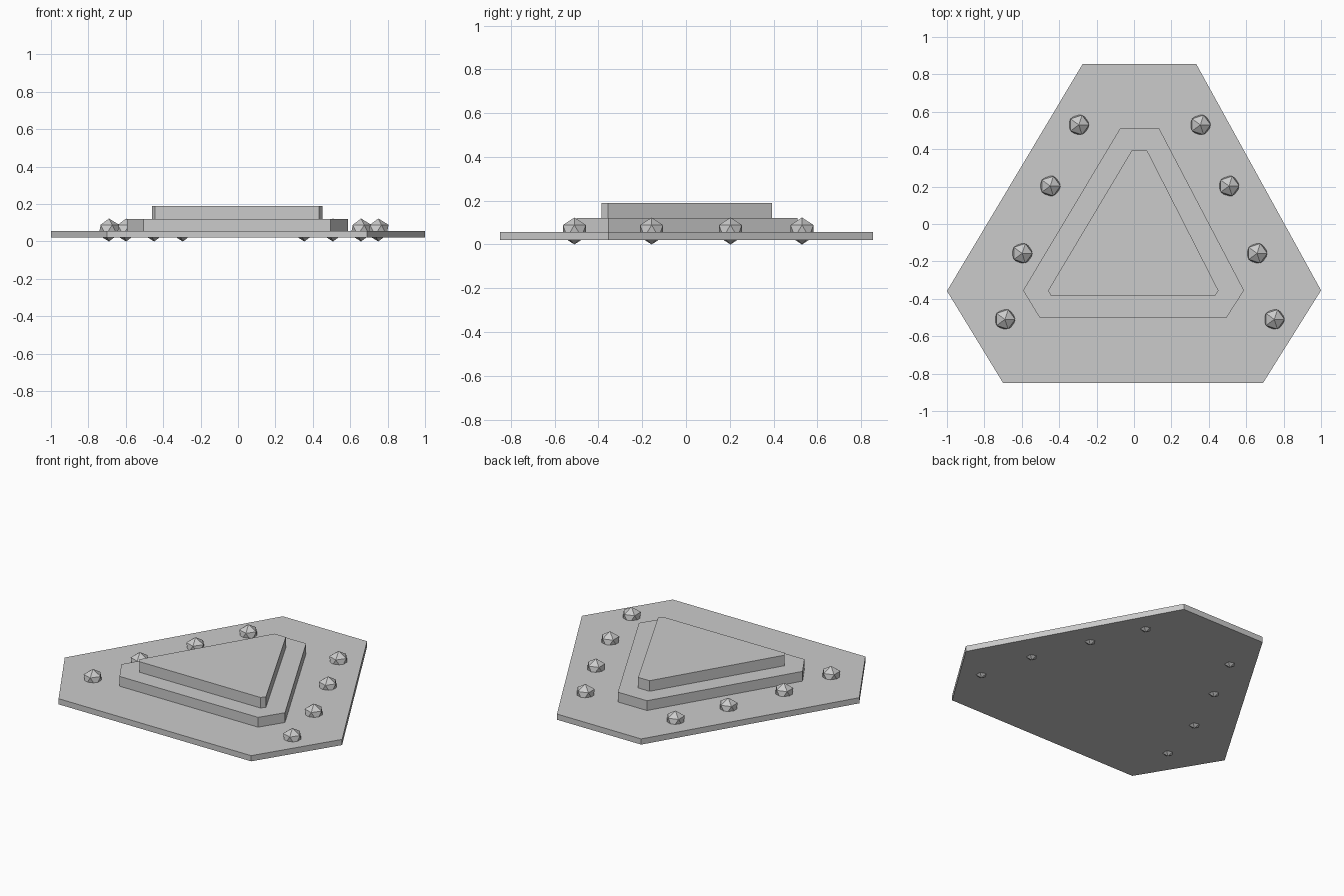
import bpy
import bmesh

cube = bpy.data.objects.get("Cube")
if cube:
    bpy.data.objects.remove(cube, do_unlink=True)

# Single flat grey for every part
GREY = (0.6, 0.6, 0.6, 1.0)
grey = bpy.data.materials.new("plain grey")
grey.use_nodes = True
grey.diffuse_color = GREY
grey.node_tree.nodes["Principled BSDF"].inputs["Base Color"].default_value = GREY


def add_object(name, bm):
    mesh = bpy.data.meshes.new(name)
    bmesh.ops.recalc_face_normals(bm, faces=bm.faces)
    bm.to_mesh(mesh)
    bm.free()
    mesh.materials.append(grey)
    obj = bpy.data.objects.new(name, mesh)
    bpy.context.collection.objects.link(obj)
    return obj


def add_slab(name, outline, bottom, top):
    """Extrude a flat outline from bottom to top."""
    bm = bmesh.new()
    base = bm.faces.new([bm.verts.new((x, y, bottom)) for x, y in outline])
    result = bmesh.ops.extrude_face_region(bm, geom=[base], use_keep_orig=True)
    raised = [v for v in result["geom"] if isinstance(v, bmesh.types.BMVert)]
    bmesh.ops.translate(bm, verts=raised, vec=(0, 0, top - bottom))
    return add_object(name, bm)


# Three stacked slabs, each a triangle with clipped corners
add_slab("base_plate", [(-0.275, 0.855), (-1, -0.358), (-0.70, -0.85),
                        (0.69, -0.85), (1, -0.355), (0.333, 0.855)], 0.02, 0.057)
add_slab("middle_step", [(-0.075, 0.51), (-0.593, -0.355), (-0.505, -0.50),
                         (0.495, -0.50), (0.588, -0.355), (0.135, 0.51)], 0.057, 0.121)
add_slab("top_step", [(-0.012, 0.393), (-0.46, -0.357), (-0.443, -0.385),
                      (0.433, -0.385), (0.452, -0.357), (0.07, 0.393)], 0.121, 0.19)

# Faceted studs in two mirrored rows, poking through the plate
STUD_RADIUS = 0.0615
ROW_CENTRE = 0.03
for side, sign in (("left", 1), ("right", -1)):
    for number, (offset, y) in enumerate([(0.325, 0.53), (0.478, 0.203),
                                          (0.628, -0.157), (0.72, -0.51)], 1):
        bm = bmesh.new()
        bmesh.ops.create_icosphere(bm, subdivisions=1, radius=STUD_RADIUS)
        stud = add_object(f"stud_{side}_{number}", bm)
        stud.location = (ROW_CENTRE + sign * offset, y, STUD_RADIUS)
